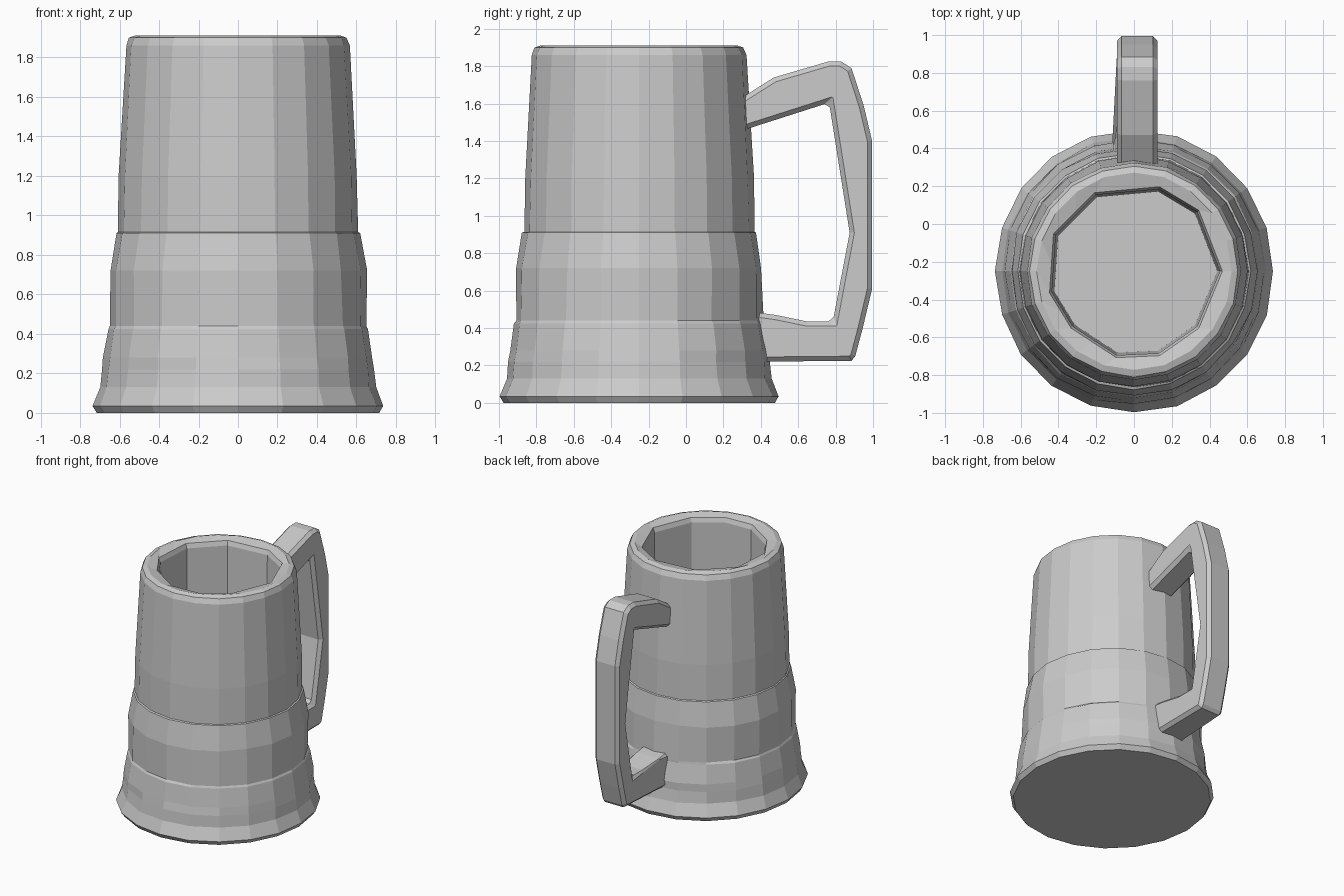
import bpy, bmesh, math, random
from mathutils import Vector

random.seed(4)
if "Cube" in bpy.data.objects:
    bpy.data.objects.remove(bpy.data.objects["Cube"], do_unlink=True)

grey = bpy.data.materials.new("plain grey")
grey.use_nodes = True
COLOUR = (0.6, 0.6, 0.6, 1)
grey.diffuse_color = COLOUR
grey.node_tree.nodes["Principled BSDF"].inputs["Base Color"].default_value = COLOUR

SIDES = 20
AXIS_Y = -0.25


def finish(bm, name):
    bmesh.ops.recalc_face_normals(bm, faces=bm.faces)
    mesh = bpy.data.meshes.new(name)
    bm.to_mesh(mesh)
    bm.free()
    obj = bpy.data.objects.new(name, mesh)
    bpy.context.collection.objects.link(obj)
    mesh.materials.append(grey)
    return obj


def outer_ring(radius, z, jitter):
    ring = []
    for i in range(SIDES):
        a = math.tau * i / SIDES
        r = radius + random.uniform(-jitter, jitter)
        ring.append(Vector((r * math.cos(a), AXIS_Y + r * 1.015 * math.sin(a), z)))
    return ring


def bore_ring(scale, z):
    # Uneven ten-sided opening, with edge midpoints to match the outer rings
    corners = [(0.45, -0.25), (0.33, 0.06), (0.13, 0.18), (-0.20, 0.15), (-0.41, -0.06),
               (-0.43, -0.36), (-0.32, -0.54), (-0.09, -0.69), (0.13, -0.68), (0.33, -0.54)]
    pts = [Vector((x * scale, AXIS_Y + (y - AXIS_Y) * scale, z)) for x, y in corners]
    ring = []
    for p, q in zip(pts, pts[1:] + pts[:1]):
        ring += [p, (p + q) / 2]
    return ring


# Mug body: radius, height and surface unevenness of each outer ring
profile = [(0.715, 0, 0), (0.737, 0.035, 0.004), (0.70, 0.13, 0.006), (0.69, 0.22, 0.003),
           (0.685, 0.28, 0.006), (0.66, 0.425, 0.005), (0.652, 0.44, 0.005),
           (0.648, 0.72, 0.008), (0.617, 0.91, 0.002), (0.607, 0.915, 0.002),
           (0.603, 1.2, 0.003), (0.567, 1.86, 0.003), (0.55, 1.9, 0.003), (0.515, 1.912, 0.002)]
rings = [outer_ring(*p) for p in profile]
rings += [bore_ring(1.04, 1.895), bore_ring(1.01, 1.86), bore_ring(0.98, 0.25)]

bm = bmesh.new()
loops = [[bm.verts.new(p) for p in ring] for ring in rings]
for low, high in zip(loops, loops[1:]):
    for i in range(SIDES):
        j = (i + 1) % SIDES
        bm.faces.new((low[i], low[j], high[j], high[i]))
bm.faces.new(loops[0])
bm.faces.new(loops[-1])
finish(bm, "mug_body")

# Handle: side outline extruded across x, ends sunk into the mug wall
outline = [(0.28, 1.62), (0.47, 1.74), (0.76, 1.825), (0.83, 1.825), (0.885, 1.79),
           (0.95, 1.59), (0.995, 1.40), (0.995, 0.61), (0.945, 0.40), (0.905, 0.25),
           (0.885, 0.225), (0.33, 0.22), (0.33, 0.49), (0.48, 0.47), (0.65, 0.435),
           (0.785, 0.435), (0.875, 0.91), (0.765, 1.605), (0.28, 1.45)]
bm = bmesh.new()
side = bm.faces.new([bm.verts.new((-0.09, y, z)) for y, z in outline])
result = bmesh.ops.extrude_face_region(bm, geom=[side])
for v in result["geom"]:
    if isinstance(v, bmesh.types.BMVert):
        v.co.x = 0.125
# Lower arm widens a little toward the mug
for v in bm.verts:
    if v.co.x < 0 and v.co.y < 0.6 and v.co.z < 0.6:
        v.co.x = -0.12
handle = finish(bm, "handle")
bevel = handle.modifiers.new("worn edges", "BEVEL")
bevel.width = 0.025
bevel.segments = 1
bevel.limit_method = "ANGLE"
bevel.angle_limit = math.radians(60)
